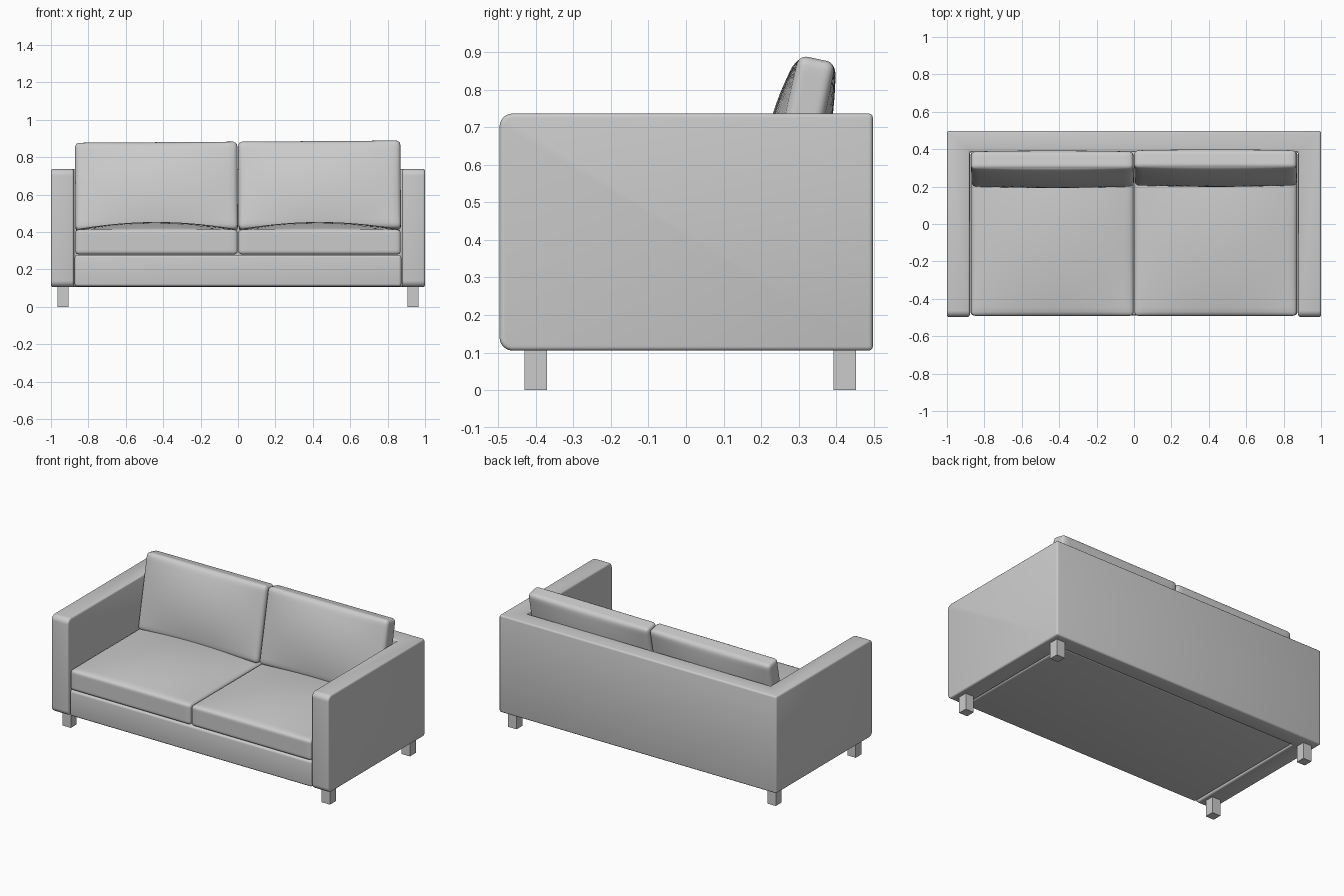
import bpy, bmesh, math
from mathutils import Vector

if "Cube" in bpy.data.objects:
    bpy.data.objects.remove(bpy.data.objects["Cube"])


def finish(bm, name, smooth=True):
    bmesh.ops.recalc_face_normals(bm, faces=bm.faces)
    mesh = bpy.data.meshes.new(name)
    bm.to_mesh(mesh)
    bm.free()
    ob = bpy.data.objects.new(name, mesh)
    bpy.context.collection.objects.link(ob)
    if smooth:
        bpy.ops.object.select_all(action='DESELECT')
        ob.select_set(True)
        bpy.context.view_layer.objects.active = ob
        bpy.ops.object.shade_smooth_by_angle(angle=math.radians(40))
    return ob


def box(name, lo, hi, bevel=0.0):
    bm = bmesh.new()
    bmesh.ops.create_cube(bm, size=1)
    for v in bm.verts:
        v.co = Vector([(a + b) / 2 + c * (b - a) for a, b, c in zip(lo, hi, v.co)])
    if bevel:
        bmesh.ops.bevel(bm, geom=bm.edges[:], offset=bevel, segments=4,
                        profile=0.5, affect='EDGES')
    return finish(bm, name, bevel > 0)


def cushion(name, half, radius, axis, puff_pos, puff_neg, loc, rot=(0, 0, 0)):
    """Rounded box with bulging faces along one axis."""
    bm = bmesh.new()
    bmesh.ops.create_cube(bm, size=2)
    bmesh.ops.subdivide_edges(bm, edges=bm.edges[:], cuts=19, use_grid_fill=True)
    others = [i for i in range(3) if i != axis]
    for v in bm.verts:
        t = Vector([math.sin(c * math.pi / 2) for c in v.co])
        p = Vector([a * h for a, h in zip(t, half)])
        inner = Vector([max(-h + radius, min(h - radius, c)) for c, h in zip(p, half)])
        p = inner + (p - inner).normalized() * radius
        fall = (1 - t[others[0]] ** 2) * (1 - t[others[1]] ** 2)
        p[axis] += fall * t[axis] * (puff_pos if t[axis] > 0 else puff_neg)
        v.co = p
    ob = finish(bm, name)
    ob.location, ob.rotation_euler = loc, rot
    return ob


# Arms and back: one U-shaped shell
bm = bmesh.new()
outline = [(-1, 0.498), (-1, -0.497), (-0.878, -0.497), (-0.878, 0.385),
           (0.878, 0.385), (0.878, -0.497), (1, -0.497), (1, 0.498)]
bottom = bm.faces.new([bm.verts.new((x, y, 0.105)) for x, y in outline])
up = bmesh.ops.extrude_face_region(bm, geom=[bottom], use_keep_orig=True)
for v in up['geom']:
    if isinstance(v, bmesh.types.BMVert):
        v.co.z = 0.737
bmesh.ops.recalc_face_normals(bm, faces=bm.faces)
# Larger rounding on the arm fronts
front = [e for e in bm.edges if all(v.co.y < -0.49 for v in e.verts)
         and abs(e.verts[0].co.z - e.verts[1].co.z) < 1e-4]
bmesh.ops.bevel(bm, geom=front, offset=0.035, segments=6, profile=0.5, affect='EDGES')
sharp = [e for e in bm.edges if len(e.link_faces) == 2
         and e.calc_face_angle() > math.radians(50)]
bmesh.ops.bevel(bm, geom=sharp, offset=0.011, segments=3, profile=0.5, affect='EDGES')
finish(bm, "arms_and_back")

# Seat base between the arms
box("seat_base", (-0.873, -0.488, 0.109), (0.873, 0.388, 0.277), 0.014)

for side, label in ((-1, "left"), (1, "right")):
    # Seat and back cushions
    cushion(f"{label}_seat_cushion", (0.434, 0.438, 0.067), 0.02, 2, 0.04, 0.0,
            (side * 0.436, -0.053, 0.346))
    cushion(f"{label}_back_cushion", (0.434, 0.05, 0.24), 0.024, 1, 0.026, 0.036,
            (side * 0.436, 0.297 + side * 0.003, 0.642 + side * 0.003),
            (math.radians(-12), math.radians(-0.4), 0))
    # Square feet
    for y, end in ((-0.4, "front"), (0.423, "back")):
        x = side * 0.935
        box(f"{label}_{end}_leg", (x - 0.03, y - 0.03, 0), (x + 0.03, y + 0.03, 0.112))
